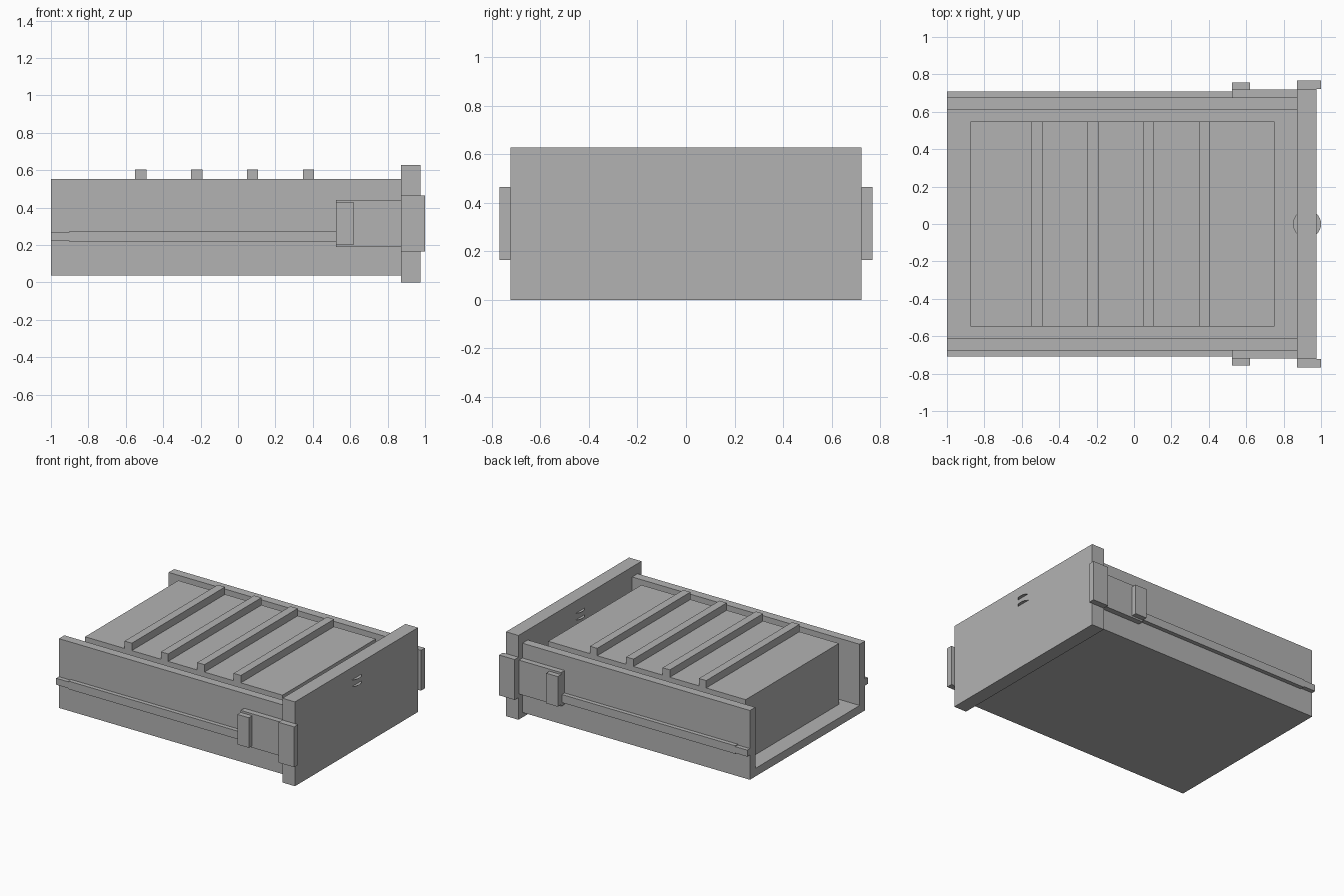
import bpy
import bmesh
from mathutils import Matrix, Vector

old = bpy.data.objects.get("Cube")
if old:
    bpy.data.objects.remove(old, do_unlink=True)

grey = bpy.data.materials.new("plain_grey")
grey.use_nodes = True
colour = (0.45, 0.45, 0.45, 1)
grey.diffuse_color = colour
grey.node_tree.nodes["Principled BSDF"].inputs["Base Color"].default_value = colour


def finish(name, bm):
    mesh = bpy.data.meshes.new(name)
    bm.to_mesh(mesh)
    bm.free()
    mesh.materials.append(grey)
    obj = bpy.data.objects.new(name, mesh)
    bpy.context.collection.objects.link(obj)
    return obj


def box(name, x, y, z):
    """Box from (min, max) pairs along each axis."""
    bm = bmesh.new()
    size = [b - a for a, b in (x, y, z)]
    centre = Vector([(a + b) / 2 for a, b in (x, y, z)])
    bmesh.ops.create_cube(bm, size=1, matrix=Matrix.Translation(centre) @ Matrix.Diagonal((*size, 1)))
    return finish(name, bm)


def side_pair(name, x, y, z):
    """The same box on both sides of the tray."""
    box("back_" + name, x, y, z)
    box("front_" + name, x, (-y[1], -y[0]), z)


# Tray: U-shaped profile, open at the far end
outer, inner, base, floor, rim = 0.677, 0.613, 0.037, 0.097, 0.552
half = [(outer, base), (outer, rim), (inner, rim), (inner, floor)]
profile = half + [(-y, z) for y, z in reversed(half)]
bm = bmesh.new()
face = bm.faces.new([bm.verts.new((-1, y, z)) for y, z in profile])
extruded = bmesh.ops.extrude_face_region(bm, geom=[face], use_keep_orig=True)
moved = [v for v in extruded["geom"] if isinstance(v, bmesh.types.BMVert)]
bmesh.ops.translate(bm, vec=(1.872, 0, 0), verts=moved)
bmesh.ops.recalc_face_normals(bm, faces=bm.faces)
finish("tray", bm)

# Contents and the cross bars on top
box("inner_block", (-0.875, 0.75), (-0.548, 0.548), (floor, 0.55))
for i in range(4):
    x = -0.55 + i * 0.299
    box(f"cross_bar_{i + 1}", (x, x + 0.06), (-0.548, 0.548), (0.55, 0.605))

# End panel with its side plates
box("end_panel", (0.872, 0.975), (-0.723, 0.723), (0, 0.627))
side_pair("panel_ear", (0.872, 1.0), (0.723, 0.768), (0.165, 0.465))

# Slide rails, brackets and latches
side_pair("rail", (-0.9, 0.525), (outer, 0.708), (0.215, 0.275))
side_pair("rail_tip", (-1.0, -0.9), (outer, 0.708), (0.221, 0.269))
side_pair("bracket", (0.525, 0.872), (outer, 0.718), (0.19, 0.442))
side_pair("latch", (0.525, 0.62), (0.718, 0.757), (0.203, 0.427))

# Pair of paper-thin discs passing through the panel
for name, z in (("lower_disc", 0.485), ("upper_disc", 0.535)):
    bm = bmesh.new()
    bmesh.ops.create_circle(bm, cap_ends=True, segments=32, radius=0.075,
                            matrix=Matrix.Translation((0.925, 0, z)))
    finish(name, bm)
